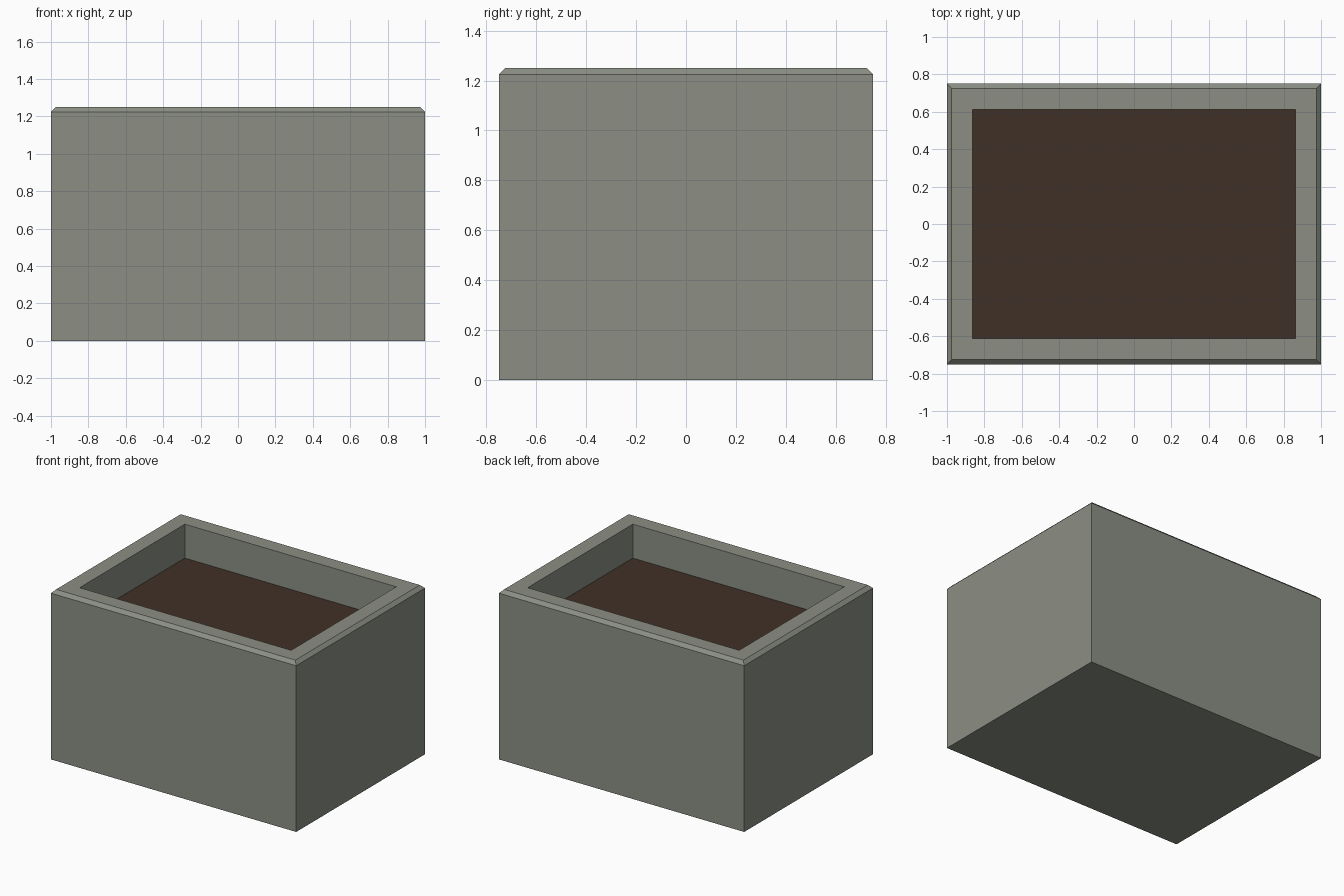
import bpy, bmesh

if "Cube" in bpy.data.objects:
    bpy.data.objects.remove(bpy.data.objects["Cube"])


def material(name, rgb):
    m = bpy.data.materials.new(name)
    m.diffuse_color = (*rgb, 1.0)
    m.use_nodes = True
    m.node_tree.nodes["Principled BSDF"].inputs["Base Color"].default_value = m.diffuse_color
    return m


def add_object(name, bm, mat):
    bmesh.ops.recalc_face_normals(bm, faces=bm.faces)
    mesh = bpy.data.meshes.new(name)
    bm.to_mesh(mesh)
    bm.free()
    mesh.materials.append(mat)
    obj = bpy.data.objects.new(name, mesh)
    bpy.context.collection.objects.link(obj)
    return obj


def ring(bm, hx, hy, z):
    """Rectangle of four vertices at height z."""
    return [bm.verts.new((sx * hx, sy * hy, z))
            for sx, sy in ((-1, -1), (1, -1), (1, 1), (-1, 1))]


stone = material("grey stone", (0.262, 0.275, 0.235))
earth = material("dark brown soil", (0.051, 0.0296, 0.0194))

HX, HY, HEIGHT = 1.0, 0.75, 1.25      # outer half sizes and height
BEVEL, WALL, SOIL_Z = 0.025, 0.1375, 1.0

# Planter box: outer wall, chamfered top edge, flat rim, inner wall down to the soil
bm = bmesh.new()
rings = [ring(bm, HX - inset, HY - inset, z) for inset, z in (
    (0, 0),
    (0, HEIGHT - BEVEL),
    (BEVEL, HEIGHT),
    (WALL, HEIGHT),
    (WALL, SOIL_Z),
)]
bm.faces.new(rings[0][::-1])
for low, high in zip(rings, rings[1:]):
    for i in range(4):
        j = (i + 1) % 4
        bm.faces.new((low[i], low[j], high[j], high[i]))
# temporary floor closes the volume so that all normals point outwards
floor = bm.faces.new(rings[-1])
bmesh.ops.recalc_face_normals(bm, faces=bm.faces)
bmesh.ops.delete(bm, geom=[floor], context='FACES_ONLY')
mesh = bpy.data.meshes.new("planter_box")
bm.to_mesh(mesh)
bm.free()
mesh.materials.append(stone)
bpy.context.collection.objects.link(bpy.data.objects.new("planter_box", mesh))

# Soil surface filling the opening
bm = bmesh.new()
bm.faces.new(ring(bm, HX - WALL, HY - WALL, SOIL_Z))
soil = bpy.data.meshes.new("soil")
bm.to_mesh(soil)
bm.free()
soil.materials.append(earth)
bpy.context.collection.objects.link(bpy.data.objects.new("soil", soil))
